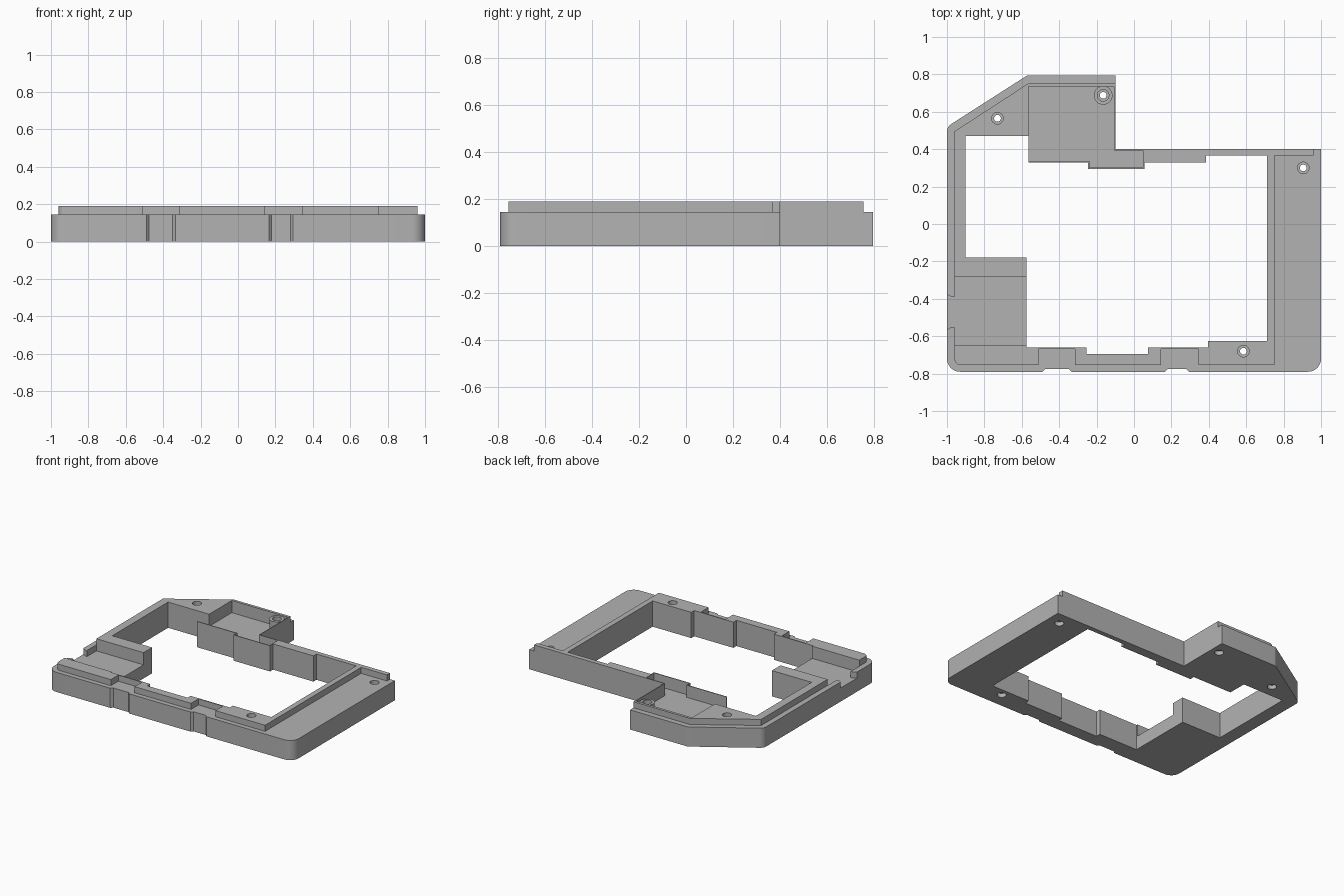
import bpy, bmesh, math
from mathutils import Vector

if "Cube" in bpy.data.objects:
    bpy.data.objects.remove(bpy.data.objects["Cube"])

BASE, TOP, FLOOR = 0.145, 0.19, 0.10


def rounded(points, segs=8):
    """Outline from (x, y) or (x, y, radius) corners."""
    out, n = [], len(points)
    for i, p in enumerate(points):
        c = Vector(p[:2])
        if len(p) == 2:
            out.append(c)
            continue
        a = (Vector(points[i - 1][:2]) - c).normalized()
        b = (Vector(points[(i + 1) % n][:2]) - c).normalized()
        half = a.angle(b) / 2
        centre = c + (a + b).normalized() * (p[2] / math.sin(half))
        t = p[2] / math.tan(half)
        s, e = c + a * t - centre, c + b * t - centre
        sweep = s.angle(e)
        for k in range(segs + 1):
            f = k / segs
            out.append(centre + (s * math.sin((1 - f) * sweep)
                                 + e * math.sin(f * sweep)) / math.sin(sweep))
    return out


def prism(name, points, z0, z1):
    bm = bmesh.new()
    face = bm.faces.new([bm.verts.new((p[0], p[1], z0)) for p in rounded(points)])
    ext = bmesh.ops.extrude_face_region(bm, geom=[face])
    vs = [v for v in ext["geom"] if isinstance(v, bmesh.types.BMVert)]
    bmesh.ops.translate(bm, verts=vs, vec=(0, 0, z1 - z0))
    bmesh.ops.recalc_face_normals(bm, faces=bm.faces)
    mesh = bpy.data.meshes.new(name)
    bm.to_mesh(mesh)
    bm.free()
    obj = bpy.data.objects.new(name, mesh)
    bpy.context.collection.objects.link(obj)
    return obj


def box(x0, x1, y0, y1, z0, z1):
    return prism("cutter", [(x0, y0), (x1, y0), (x1, y1), (x0, y1)], z0, z1)


def disc(x, y, r, z0, z1, n=32):
    pts = [(x + r * math.cos(2 * math.pi * i / n), y + r * math.sin(2 * math.pi * i / n))
           for i in range(n)]
    return prism("cutter", pts, z0, z1)


def combine(target, tool, op="DIFFERENCE"):
    mod = target.modifiers.new("bool", "BOOLEAN")
    mod.operation, mod.object, mod.solver = op, tool, "EXACT"
    bpy.context.view_layer.update()
    dg = bpy.context.evaluated_depsgraph_get()
    mesh = bpy.data.meshes.new_from_object(target.evaluated_get(dg))
    target.modifiers.clear()
    target.data = mesh
    bpy.data.objects.remove(tool)


# Base plate outline
frame = prism("case_frame", [
    (-1, -0.79, 0.07), (1, -0.79, 0.07), (1, 0.40), (-0.10, 0.40), (-0.10, 0.795),
    (-0.57, 0.795, 0.04), (-1, 0.52, 0.05)], 0, BASE)

# Raised lip, set in from the edge, with two shallow bays along the front
lip = prism("lip", [
    (-0.96, -0.755, 0.035), (-0.51, -0.755), (-0.51, -0.668), (-0.315, -0.668),
    (-0.315, -0.755), (0.145, -0.755), (0.145, -0.668), (0.345, -0.668),
    (0.345, -0.755), (0.75, -0.755), (0.75, 0.365), (0.96, 0.365), (0.96, 0.40),
    (-0.10, 0.40), (-0.10, 0.755), (-0.56, 0.755), (-0.96, 0.495)], 0.05, TOP)
combine(frame, lip, "UNION")

# Large stepped opening
combine(frame, prism("opening", [
    (-0.90, 0.47), (-0.565, 0.47), (-0.565, 0.33), (-0.245, 0.33), (-0.245, 0.295),
    (0.055, 0.295), (0.055, 0.33), (0.385, 0.33), (0.385, 0.365), (0.71, 0.365),
    (0.71, -0.625), (0.395, -0.625), (0.395, -0.66), (0.075, -0.66), (0.075, -0.695),
    (-0.255, -0.695), (-0.255, -0.66), (-0.575, -0.66), (-0.575, -0.18),
    (-0.90, -0.18)], -0.1, 0.3))

# Thin-walled rear pocket, open on its left
combine(frame, prism("pocket", [
    (-0.60, 0.336), (-0.239, 0.336), (-0.239, 0.301), (0.049, 0.301), (0.049, 0.394),
    (-0.106, 0.394), (-0.106, 0.735), (-0.565, 0.735), (-0.565, 0.469),
    (-0.60, 0.469)], FLOOR, 0.3))

# Side tray and its port slot with slanted ends
combine(frame, box(-0.96, -0.55, -0.65, -0.28, FLOOR, 0.3))
combine(frame, prism("port", [
    (-1.05, -0.60), (-1.01, -0.57), (-0.975, -0.55), (-0.95, -0.55),
    (-0.95, -0.39), (-0.975, -0.39), (-1.01, -0.37), (-1.05, -0.34)], FLOOR, 0.3))

# Grip notches on the front face
for x0, x1 in ((-0.49, -0.335), (0.165, 0.295)):
    combine(frame, prism("notch", [
        (x0 - 0.01, -0.80), (x1 + 0.01, -0.80), (x1 - 0.015, -0.775),
        (x0 + 0.015, -0.775)], -0.1, 0.3))

# Screw boss in the pocket
combine(frame, disc(-0.165, 0.688, 0.05, 0.05, 0.18), "UNION")

# Screw holes, counterbored at both ends
for x, y, z in ((-0.73, 0.565, TOP), (-0.165, 0.688, 0.18),
                (0.905, 0.30, BASE), (0.585, -0.68, TOP)):
    combine(frame, disc(x, y, 0.018, -0.1, 0.3))
    combine(frame, disc(x, y, 0.031, z - 0.03, 0.3))
    combine(frame, disc(x, y, 0.031, -0.1, 0.03))

# Single grey finish
grey = bpy.data.materials.new("grey_plastic")
grey.diffuse_color = (0.45, 0.45, 0.45, 1)
grey.use_nodes = True
grey.node_tree.nodes["Principled BSDF"].inputs["Base Color"].default_value = grey.diffuse_color
frame.data.materials.clear()
frame.data.materials.append(grey)
for p in frame.data.polygons:
    p.material_index = 0

bpy.ops.object.select_all(action="DESELECT")
frame.select_set(True)
bpy.context.view_layer.objects.active = frame
bpy.ops.object.shade_smooth_by_angle(angle=math.radians(25))
